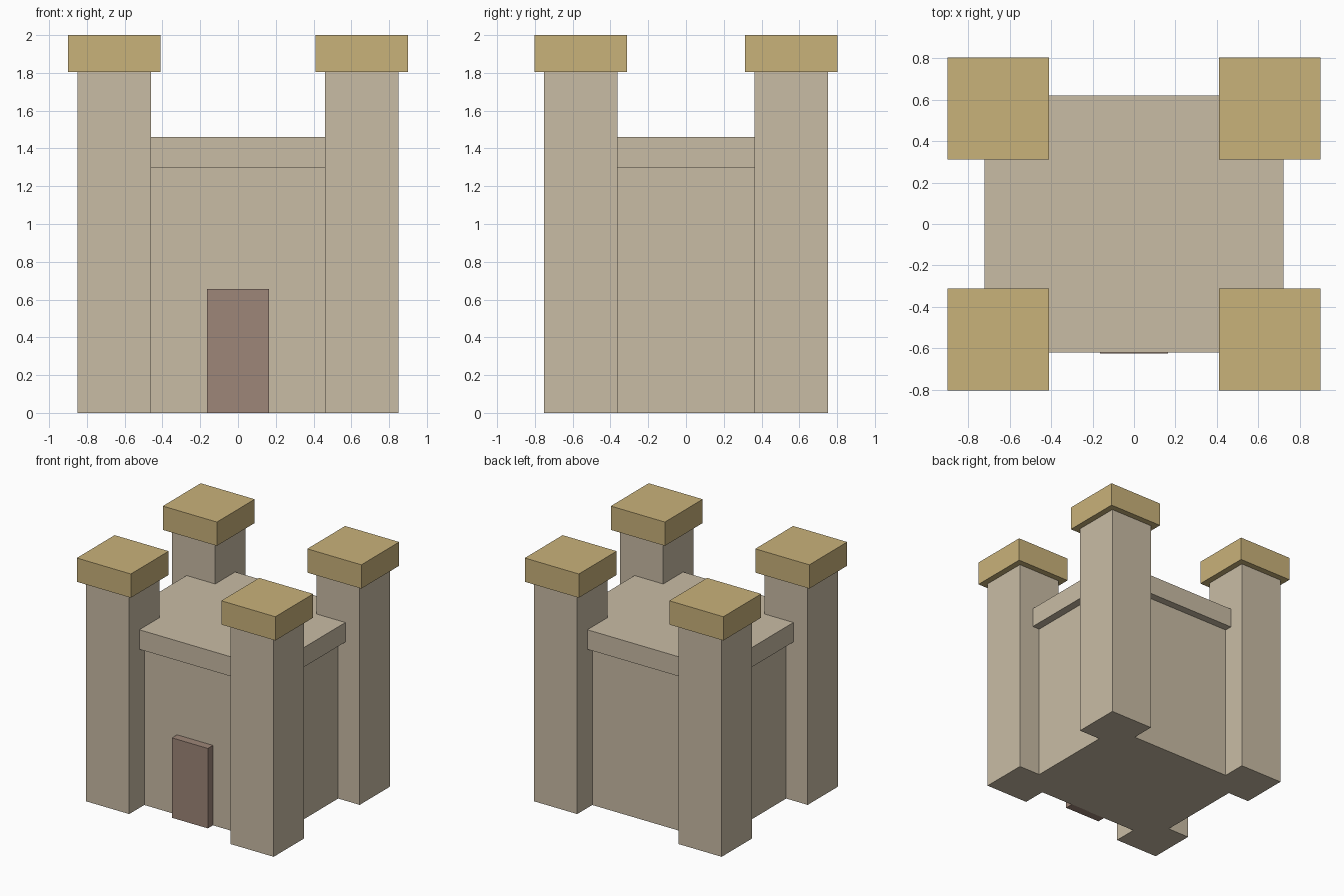
import bpy
import bmesh
from mathutils import Matrix

cube = bpy.data.objects.get("Cube")
if cube:
    bpy.data.objects.remove(cube, do_unlink=True)


def material(name, colour):
    mat = bpy.data.materials.new(name)
    mat.use_nodes = True
    mat.diffuse_color = (*colour, 1)
    bsdf = next(n for n in mat.node_tree.nodes if n.type == "BSDF_PRINCIPLED")
    bsdf.inputs["Base Color"].default_value = (*colour, 1)
    return mat


stone = material("pale stone", (0.584, 0.503, 0.376))
gold = material("sandy gold", (0.584, 0.445, 0.195))
wood = material("brown wood", (0.337, 0.238, 0.188))


def block(name, centre, size, bottom, top, mat):
    """Box with a given plan centre and size, spanning bottom to top."""
    bm = bmesh.new()
    bmesh.ops.create_cube(bm, size=1)
    bm.transform(Matrix.Diagonal((*size, top - bottom, 1)))
    mesh = bpy.data.meshes.new(name)
    bm.to_mesh(mesh)
    bm.free()
    mesh.materials.append(mat)
    obj = bpy.data.objects.new(name, mesh)
    obj.location = (*centre, (bottom + top) / 2)
    bpy.context.collection.objects.link(obj)


# Central keep with an overhanging roof slab
tower_x, tower_y = 0.655, 0.557
block("keep", (0, 0), (2 * tower_x, 2 * tower_y), 0, 1.3, stone)
block("roof_slab", (0, 0), (1.44, 1.24), 1.3, 1.46, stone)

# Corner towers with wide caps
for x, side in ((-1, "right"), (1, "left")):
    for y, end in ((-1, "front"), (1, "back")):
        centre = (x * tower_x, y * tower_y)
        block(f"{end}_{side}_tower", centre, (0.39, 0.39), 0, 1.805, stone)
        block(f"{end}_{side}_cap", centre, (0.49, 0.49), 1.805, 2, gold)

# Door standing proud of the front wall
block("door", (0, -0.588), (0.326, 0.07), 0, 0.655, wood)
